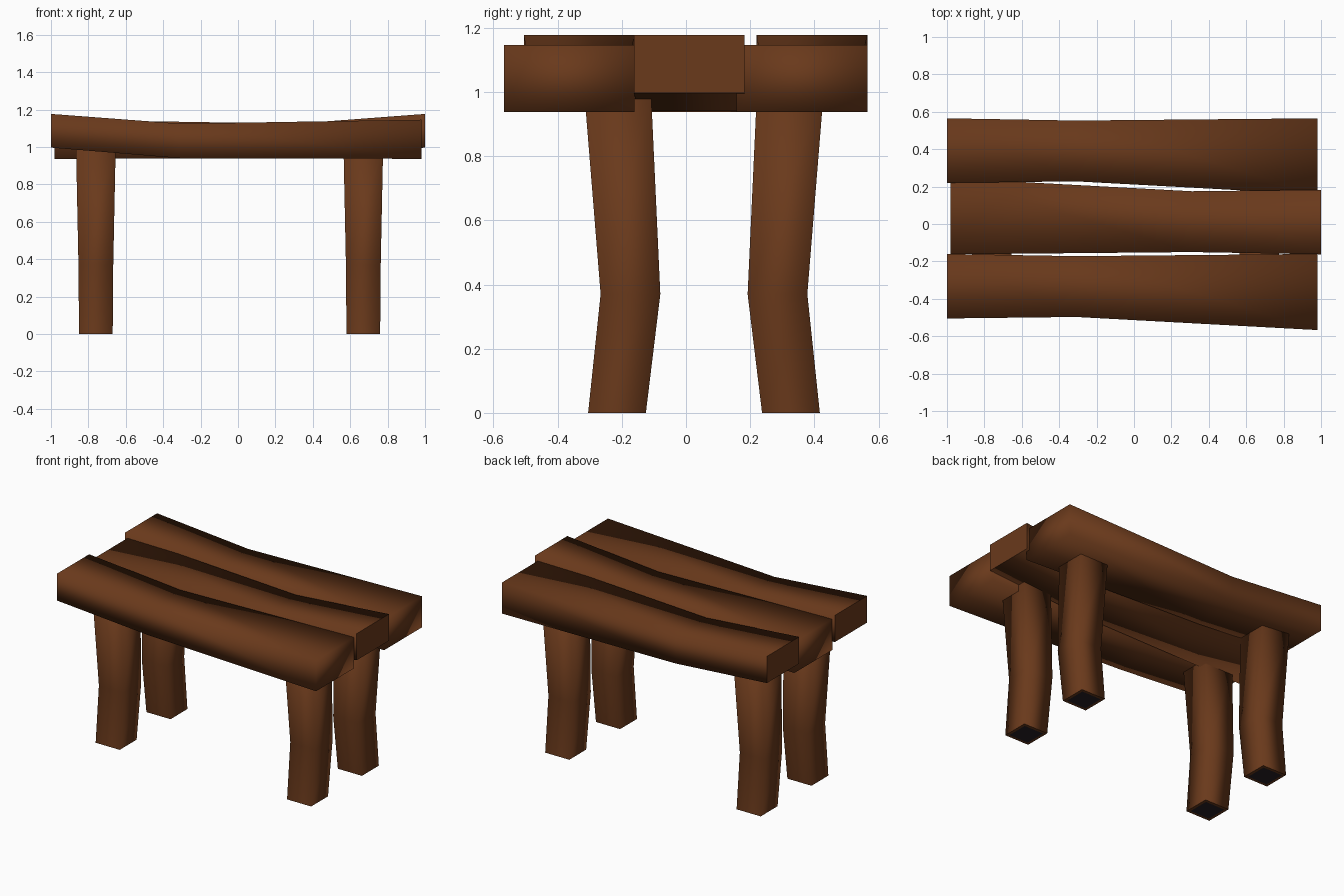
import bpy, bmesh
from mathutils import Vector

if "Cube" in bpy.data.objects:
    bpy.data.objects.remove(bpy.data.objects["Cube"])


def material(name, colour):
    m = bpy.data.materials.new(name)
    m.diffuse_color = (*colour, 1)
    m.use_nodes = True
    m.node_tree.nodes["Principled BSDF"].inputs["Base Color"].default_value = m.diffuse_color
    return m


wood = material("brown wood", (0.142, 0.041, 0.011))
dark = material("dark foot pad", (0.022, 0.015, 0.018))


def loft(name, rings, foot=False):
    """Join a row of four-cornered sections into one solid."""
    bm = bmesh.new()
    loops = [[bm.verts.new(p) for p in ring] for ring in rings]
    for a, b in zip(loops, loops[1:]):
        for i in range(4):
            j = (i + 1) % 4
            bm.faces.new((a[i], a[j], b[j], b[i]))
    bm.faces.new(loops[-1])
    start = bm.faces.new(loops[0][::-1])
    bmesh.ops.recalc_face_normals(bm, faces=bm.faces[:])
    for f in bm.faces:
        f.smooth = True
    # The first end stays crisp
    start.smooth = False
    for e in start.edges:
        e.smooth = False
    if foot:
        # Dark square inside a brown rim under the foot
        bmesh.ops.inset_region(bm, faces=[start], thickness=0.025)
        start.material_index = 1
    me = bpy.data.meshes.new(name)
    bm.to_mesh(me)
    bm.free()
    me.materials.append(wood)
    if foot:
        me.materials.append(dark)
    ob = bpy.data.objects.new(name, me)
    bpy.context.collection.objects.link(ob)


# Plank sections: x, y min, y max, z min, z max
PLANK = [(-1.0, -0.505, -0.16, 0.997, 1.177),
         (-0.31, -0.497, -0.172, 0.94, 1.125),
         (0.98, -0.567, -0.16, 0.937, 1.146)]


def plank(name, shift, turned=False):
    rings = []
    for x, y0, y1, z0, z1 in PLANK:
        ring = [Vector((x, y, z)) for y, z in ((y0, z0), (y1, z0), (y1, z1), (y0, z1))]
        if turned:
            ring = [Vector((-p.x, -p.y, p.z)) for p in ring]
        rings.append([p + Vector((0, shift, 0)) for p in ring])
    loft(name, rings)


# Seat: the same warped plank three times, the middle one turned around
plank("front_plank", 0)
plank("middle_plank", -0.322, turned=True)
plank("back_plank", 0.725)

# Leg sections: z, sideways bend, half width x, half width y
LEG = [(0.0, 0.0, 0.09, 0.09), (0.37, 0.042, 0.093, 0.093), (1.0, 0.002, 0.106, 0.104)]


def leg(name, cx, cy, side):
    rings = []
    for z, bend, hx, hy in LEG:
        y = cy + side * bend
        rings.append([(cx - hx, y - hy, z), (cx + hx, y - hy, z),
                      (cx + hx, y + hy, z), (cx - hx, y + hy, z)])
    loft(name, rings, foot=True)


# Legs: bent inwards at knee height
for label, cx in (("left", -0.76), ("right", 0.67)):
    leg("front_%s_leg" % label, cx, -0.215, 1)
    leg("back_%s_leg" % label, cx, 0.327, -1)
